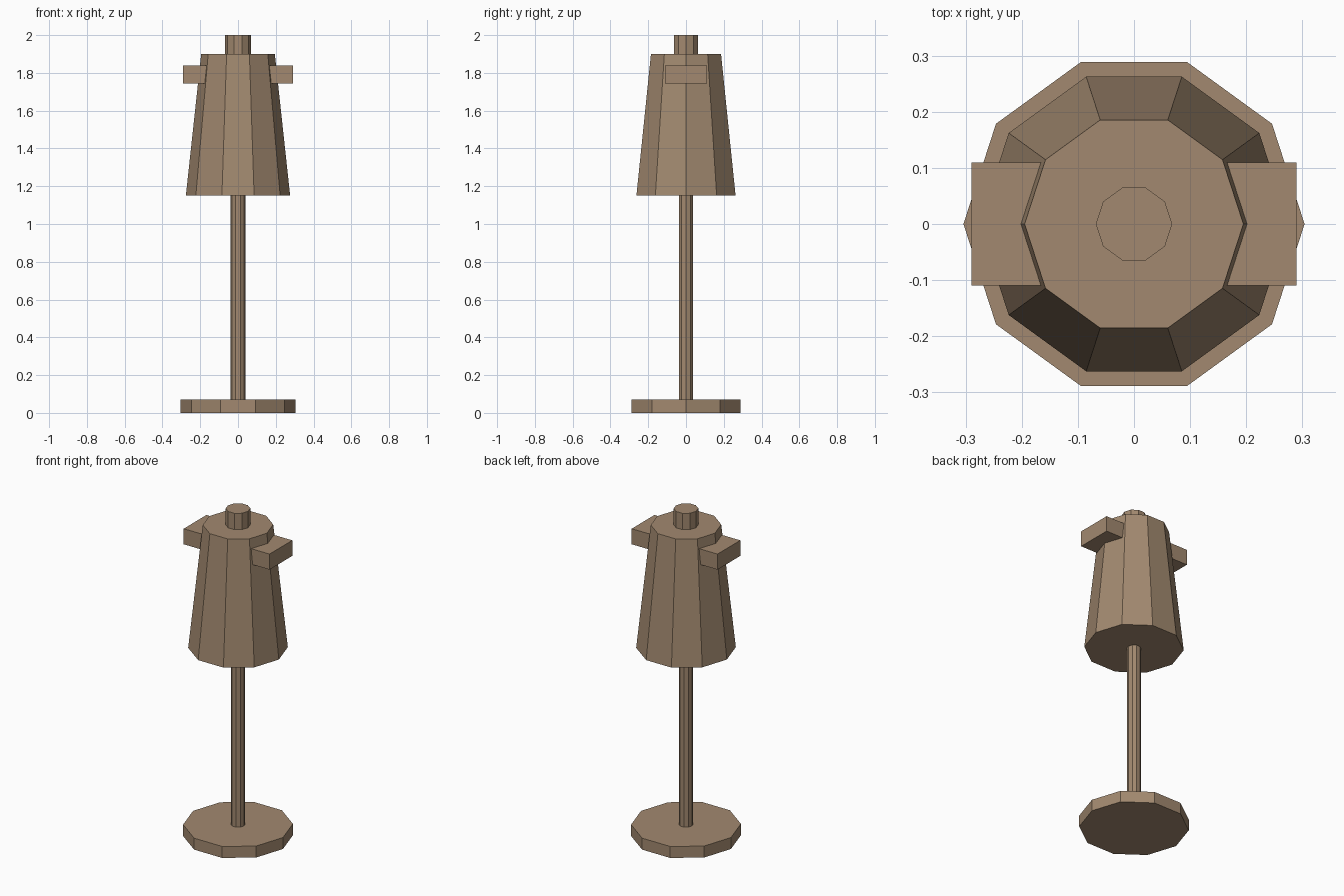
import bpy
import math

if "Cube" in bpy.data.objects:
    bpy.data.objects.remove(bpy.data.objects["Cube"])

SIDES = 10

mat = bpy.data.materials.new("tan")
mat.diffuse_color = (0.36, 0.25, 0.16, 1.0)
mat.use_nodes = True
mat.node_tree.nodes["Principled BSDF"].inputs["Base Color"].default_value = mat.diffuse_color


def make(name, verts, faces):
    mesh = bpy.data.meshes.new(name)
    mesh.from_pydata(verts, [], faces)
    mesh.materials.append(mat)
    obj = bpy.data.objects.new(name, mesh)
    bpy.context.collection.objects.link(obj)
    return obj


def frustum(name, r_bottom, r_top, z0, z1):
    """Closed ten-sided cone section with a corner on the x axis."""
    verts = []
    for r, z in ((r_bottom, z0), (r_top, z1)):
        for i in range(SIDES):
            a = math.tau * i / SIDES
            verts.append((r * math.cos(a), r * math.sin(a), z))
    faces = [(i, (i + 1) % SIDES, SIDES + (i + 1) % SIDES, SIDES + i)
             for i in range(SIDES)]
    faces += [tuple(reversed(range(SIDES))), tuple(range(SIDES, 2 * SIDES))]
    return make(name, verts, faces)


def box(name, x0, x1, y0, y1, z0, z1):
    verts = [(x, y, z) for z in (z0, z1)
             for x, y in ((x0, y0), (x1, y0), (x1, y1), (x0, y1))]
    faces = [(3, 2, 1, 0), (4, 5, 6, 7)]
    faces += [(i, (i + 1) % 4, 4 + (i + 1) % 4, 4 + i) for i in range(4)]
    return make(name, verts, faces)


# Foot, stem, tapered shade and top knob
frustum("base", 0.304, 0.304, 0.0, 0.07)
frustum("pole", 0.04, 0.04, 0.07, 1.15)
frustum("shade", 0.276, 0.195, 1.15, 1.90)
frustum("top_knob", 0.068, 0.068, 1.90, 2.0)

# Side blocks, sunk into the shade
box("right_block", 0.13, 0.29, -0.11, 0.11, 1.745, 1.84)
box("left_block", -0.29, -0.13, -0.11, 0.11, 1.745, 1.84)
